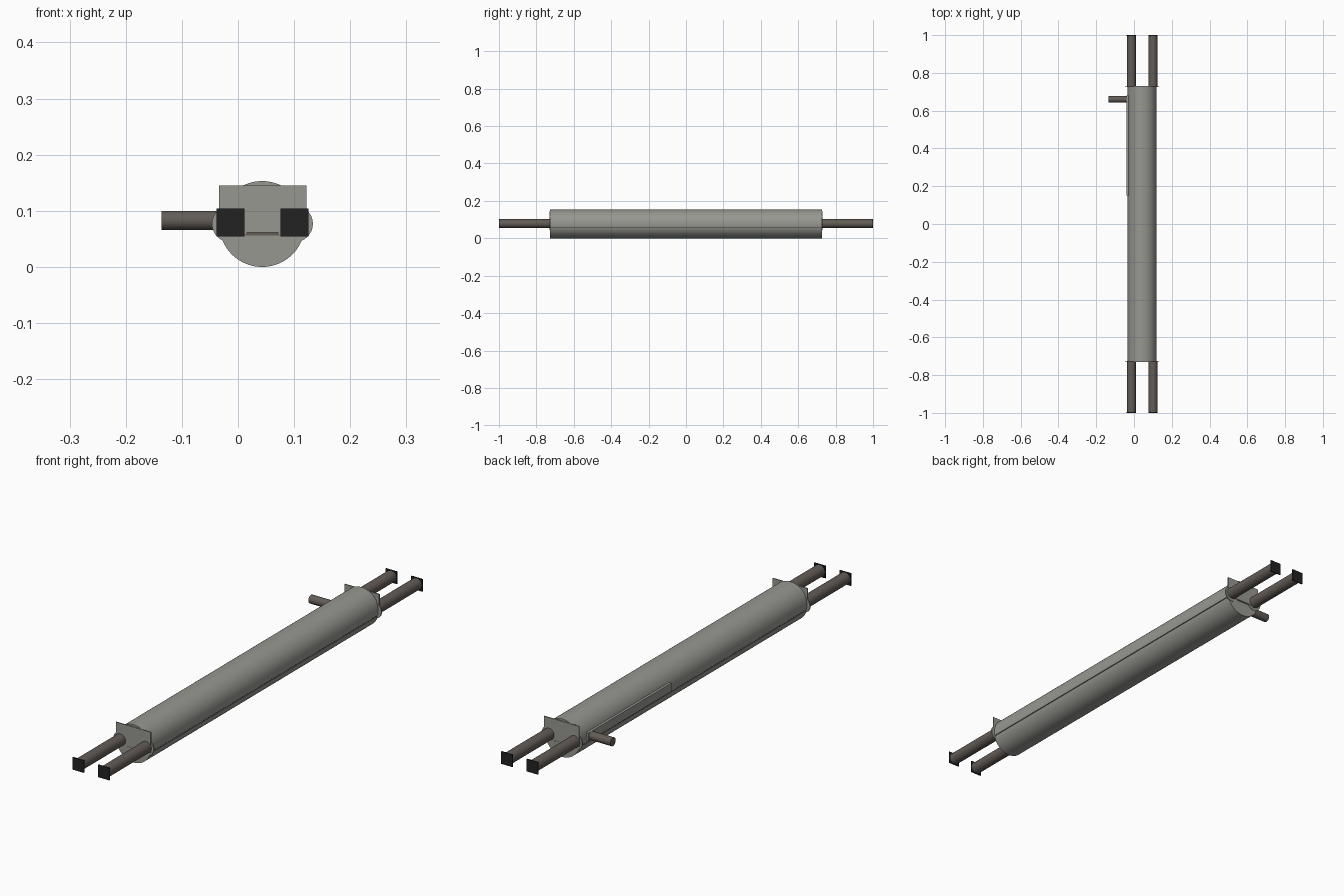
import bpy, bmesh
from math import sin, cos, asin, pi

cube = bpy.data.objects.get("Cube")
if cube:
    bpy.data.objects.remove(cube)


def material(name, rgb):
    m = bpy.data.materials.new(name)
    m.use_nodes = True
    m.diffuse_color = (*rgb, 1)
    m.node_tree.nodes["Principled BSDF"].inputs["Base Color"].default_value = (*rgb, 1)
    return m


GREY = material("warm grey metal", (0.31, 0.31, 0.285))
BROWN = material("dark brown metal", (0.125, 0.108, 0.095))
BLACK = material("black plastic", (0.016, 0.016, 0.016))

CX, CZ, R = 0.043, 0.0765, 0.0765      # tube centre and radius
HALF = 0.727                           # half tube length
RAILS = {"right": -0.0135, "left": 0.1005}
RAIL_Z = 0.079


def extrude(name, outline, y0, y1, mat):
    """Solid made by sweeping an xz outline along y."""
    bm = bmesh.new()
    face = bm.faces.new([bm.verts.new((x, y0, z)) for x, z in outline])
    new = bmesh.ops.extrude_face_region(bm, geom=[face])["geom"]
    bmesh.ops.translate(bm, vec=(0, y1 - y0, 0),
                        verts=[v for v in new if isinstance(v, bmesh.types.BMVert)])
    bmesh.ops.recalc_face_normals(bm, faces=bm.faces)
    mesh = bpy.data.meshes.new(name)
    bm.to_mesh(mesh)
    bm.free()
    mesh.materials.append(mat)
    ob = bpy.data.objects.new(name, mesh)
    bpy.context.collection.objects.link(ob)
    bpy.ops.object.select_all(action="DESELECT")
    ob.select_set(True)
    bpy.context.view_layer.objects.active = ob
    bpy.ops.object.shade_smooth_by_angle()
    return ob


def arc(cx, cz, r, a0, a1, n):
    return [(cx + r * cos(a0 + (a1 - a0) * i / n), cz + r * sin(a0 + (a1 - a0) * i / n))
            for i in range(n + 1)]


def circle(cx, cz, r, n=32):
    return arc(cx, cz, r, 0, 2 * pi, n)[:-1]


def rect(x0, x1, z0, z1):
    return [(x0, z0), (x1, z0), (x1, z1), (x0, z1)]


# Body split lengthwise by a narrow seam
top_a = asin((0.061 - CZ) / R)
low_a = asin((0.056 - CZ) / R)
extrude("upper_body", arc(CX, CZ, R, top_a, pi - top_a, 48), -HALF, HALF, GREY)
extrude("lower_body", arc(CX, CZ, R, pi - low_a, 2 * pi + low_a, 40), -HALF, HALF, GREY)
extrude("seam_strip", rect(CX - 0.072, CX + 0.072, 0.056, 0.061), -HALF, HALF, BROWN)

# End brackets, ears, rails and square rail caps
for end, s in (("front", -1), ("back", 1)):
    extrude(end + "_bracket", rect(-0.034, 0.122, 0.061, 0.145),
            s * HALF, s * (HALF + 0.004), GREY)
    for side, x in RAILS.items():
        tag = end + "_" + side
        extrude(tag + "_ear", circle(x, 0.077, 0.033),
                s * (HALF - 0.003), s * (HALF + 0.002), GREY)
        extrude(tag + "_rail", circle(x, RAIL_Z, 0.0235), s * HALF, s * 0.997, BROWN)
        extrude(tag + "_rail_cap", rect(x - 0.025, x + 0.025, RAIL_Z - 0.025, RAIL_Z + 0.025),
                s * 0.996, s, BLACK)

# Side cover and crossways handle
extrude("side_cover", rect(-0.04, -0.025, 0.066, 0.1), 0.15, 0.68, GREY)
handle = extrude("side_handle", circle(0, 0, 0.017), -0.055, 0.055, BROWN)
handle.rotation_euler.z = pi / 2
handle.location = (-0.081, 0.66, 0.083)
